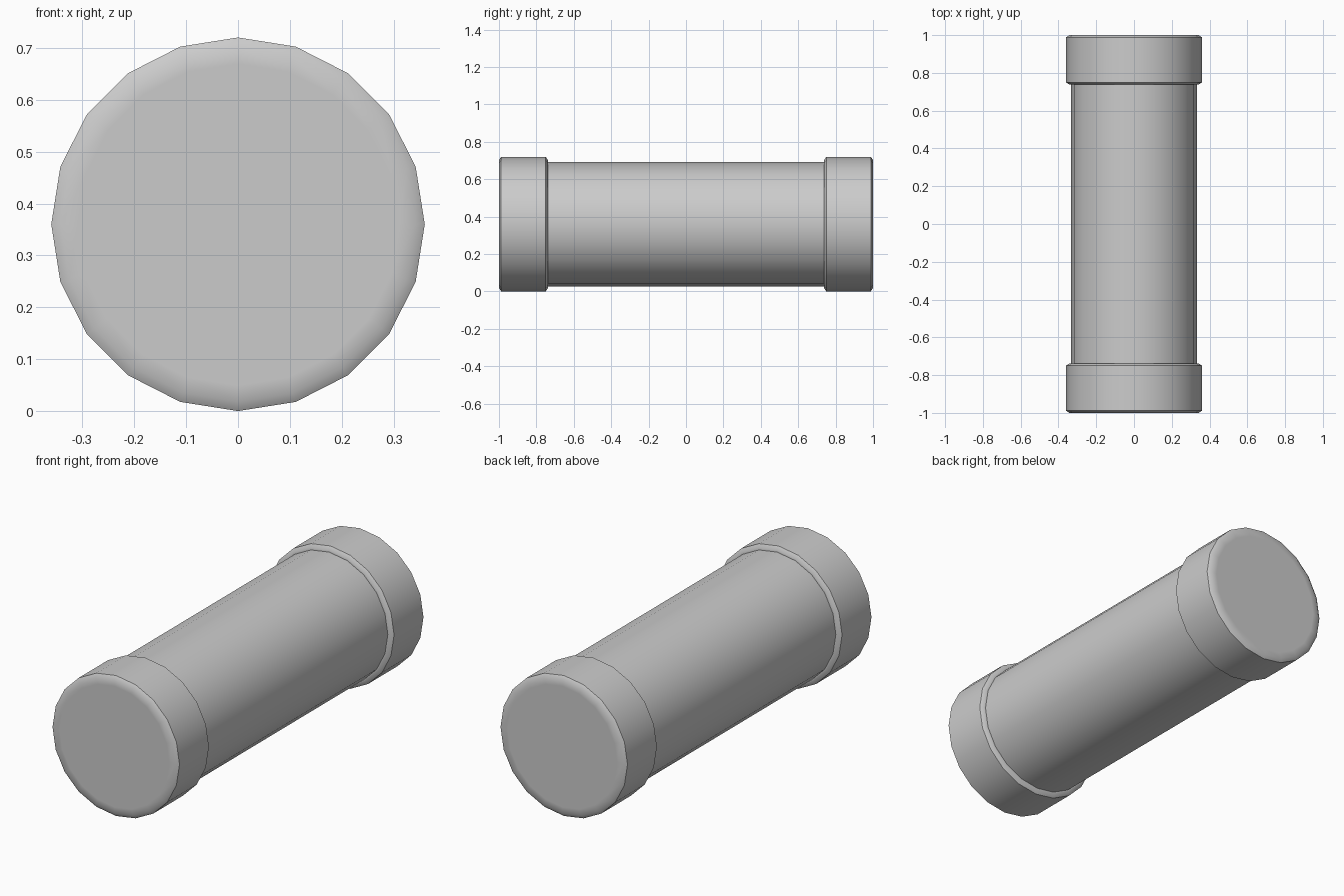
import bpy, bmesh, math

if "Cube" in bpy.data.objects:
    bpy.data.objects.remove(bpy.data.objects["Cube"])

SIDES = 20
AXIS_Z = 0.36


def lathe(name, profile):
    """Revolve (radius, y) points around the horizontal y axis."""
    bm = bmesh.new()
    rings = []
    for r, y in profile:
        rings.append([bm.verts.new((r * math.cos(2 * math.pi * i / SIDES), y,
                                    r * math.sin(2 * math.pi * i / SIDES)))
                      for i in range(SIDES)])
    for a, b in zip(rings, rings[1:]):
        for i in range(SIDES):
            j = (i + 1) % SIDES
            bm.faces.new((a[i], a[j], b[j], b[i]))
    bm.faces.new(rings[0])
    bm.faces.new(rings[-1])
    bmesh.ops.recalc_face_normals(bm, faces=bm.faces)
    mesh = bpy.data.meshes.new(name)
    bm.to_mesh(mesh)
    bm.free()
    obj = bpy.data.objects.new(name, mesh)
    obj.location.z = AXIS_Z
    bpy.context.collection.objects.link(obj)
    bpy.ops.object.select_all(action='DESELECT')
    obj.select_set(True)
    bpy.context.view_layer.objects.active = obj
    bpy.ops.object.shade_smooth_by_angle(angle=math.radians(40))
    return obj


# One closed pipe: chamfered collar, slimmer body, chamfered collar
half = [(0.31, 1.0), (0.342, 1.0), (0.36, 0.988),   # outer end and its chamfer
        (0.36, 0.75), (0.342, 0.738), (0.333, 0.738)]  # inner shoulder
lathe("pipe", [(r, -y) for r, y in half] + half[::-1])
